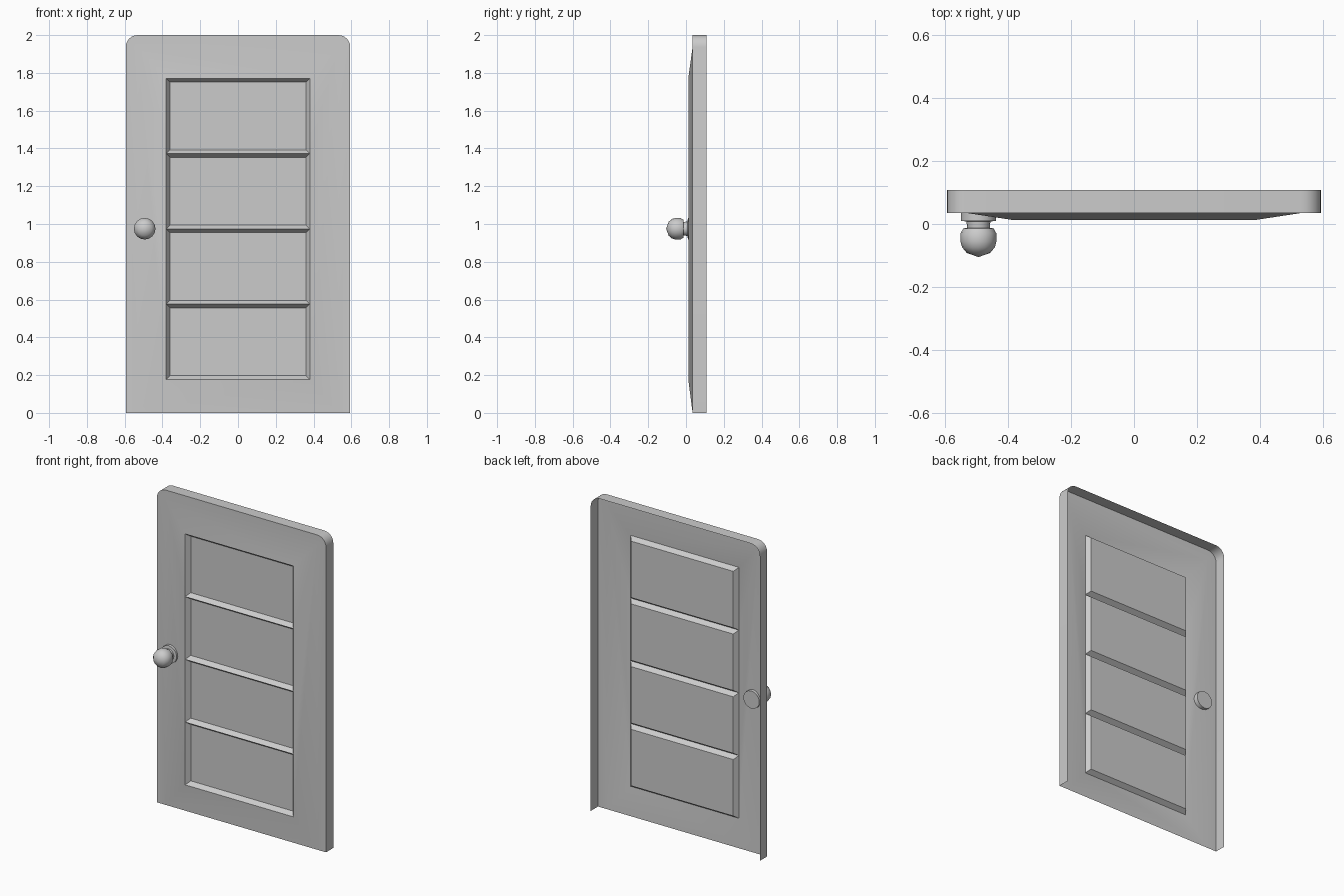
import bpy, bmesh
from math import sin, cos, pi, radians

if "Cube" in bpy.data.objects:
    bpy.data.objects.remove(bpy.data.objects["Cube"])

W, H, R = 0.594, 2.0, 0.062          # half width, height, corner radius
EDGE, BACK, FRAME, PANEL = 0.035, 0.108, 0.012, 0.04
PX, Z0, Z1, N, INSET = 0.38, 0.177, 1.771, 4, 0.02


def finish(name, bm, angle):
    bmesh.ops.remove_doubles(bm, verts=bm.verts, dist=1e-5)
    mesh = bpy.data.meshes.new(name)
    bm.to_mesh(mesh)
    bm.free()
    ob = bpy.data.objects.new(name, mesh)
    bpy.context.collection.objects.link(ob)
    bpy.ops.object.select_all(action='DESELECT')
    ob.select_set(True)
    bpy.context.view_layer.objects.active = ob
    bpy.ops.object.mode_set(mode='EDIT')
    bpy.ops.mesh.select_all(action='SELECT')
    bpy.ops.mesh.normals_make_consistent(inside=False)
    bpy.ops.object.mode_set(mode='OBJECT')
    bpy.ops.object.shade_smooth_by_angle(angle=radians(angle))
    return ob


bm = bmesh.new()


def face(*pts):
    bm.faces.new([bm.verts.new(p) for p in pts])


# Outer outline: open at the bottom, rounded at the two top corners
SEG = 6
right = [(W - R + R * cos(i * pi / 2 / SEG), H - R + R * sin(i * pi / 2 / SEG))
         for i in range(SEG + 1)]
left = [(-x, z) for x, z in reversed(right)]
outline = [(W, 0)] + right + left + [(-W, 0)]

# Side and top walls
for (xa, za), (xb, zb) in zip(outline, outline[1:]):
    face((xa, EDGE, za), (xb, EDGE, zb), (xb, BACK, zb), (xa, BACK, za))

# Flat margin around the sides and top, with fans in the corners
mx, mz = W - R, H - R
for s in (-1, 1):
    face((s * mx, EDGE, 0), (s * W, EDGE, 0), (s * W, EDGE, mz), (s * mx, EDGE, mz))
    for (xa, za), (xb, zb) in zip(right, right[1:]):
        face((s * mx, EDGE, mz), (s * xa, EDGE, za), (s * xb, EDGE, zb))
face((-mx, EDGE, mz), (mx, EDGE, mz), (mx, EDGE, H), (-mx, EDGE, H))

# Sloping frame up to the panel opening
levels = [Z0 + (Z1 - Z0) * i / N for i in range(N + 1)]
face((-mx, EDGE, 0), (mx, EDGE, 0), (PX, FRAME, Z0), (-PX, FRAME, Z0))
face((-mx, EDGE, mz), (mx, EDGE, mz), (PX, FRAME, Z1), (-PX, FRAME, Z1))
for s in (-1, 1):
    face((s * mx, EDGE, 0), *[(s * mx, EDGE, mz)],
         *[(s * PX, FRAME, z) for z in reversed(levels)])

# Recessed panels with bevelled borders; neighbours share a ridge
for lo, hi in zip(levels, levels[1:]):
    outer = [(-PX, FRAME, lo), (PX, FRAME, lo), (PX, FRAME, hi), (-PX, FRAME, hi)]
    px, a, b = PX - INSET, lo + INSET, hi - INSET
    inner = [(-px, PANEL, a), (px, PANEL, a), (px, PANEL, b), (-px, PANEL, b)]
    face(*inner)
    for i in range(4):
        j = (i + 1) % 4
        face(outer[i], outer[j], inner[j], inner[i])
finish("door", bm, 30)

# Turned knob with a base disc passing through the door
profile = [(0, 0.05), (0.056, 0.05), (0.056, 0.01), (0.038, 0.008), (0.036, -0.012),
           (0.048, -0.014), (0.057, -0.03), (0.057, -0.056), (0.052, -0.074),
           (0.037, -0.092), (0, -0.105)]
bm = bmesh.new()
verts = [bm.verts.new((-0.494 + r, y, 0.975)) for r, y in profile]
edges = [bm.edges.new(p) for p in zip(verts, verts[1:])]
bmesh.ops.spin(bm, geom=verts + edges, cent=(-0.494, 0, 0.975), axis=(0, 1, 0),
               angle=2 * pi, steps=16)
finish("door_knob", bm, 40)
